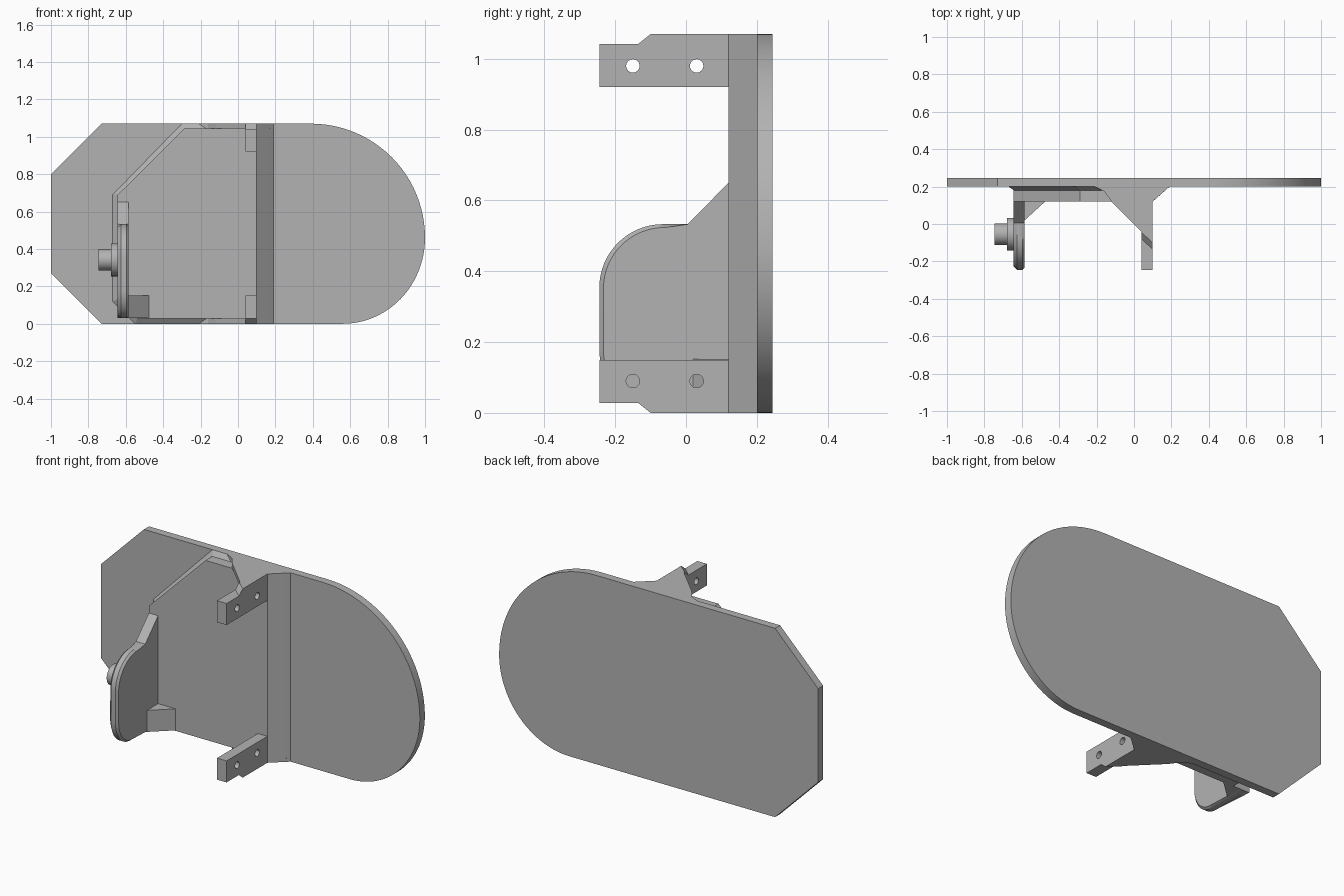
import bpy, bmesh, math
from mathutils import Vector

cube = bpy.data.objects.get("Cube")
if cube:
    bpy.data.objects.remove(cube, do_unlink=True)

H = 1.07  # overall height

grey = bpy.data.materials.new("plain_grey")
grey.use_nodes = True
colour = (0.45, 0.45, 0.45, 1)
grey.diffuse_color = colour
grey.node_tree.nodes["Principled BSDF"].inputs["Base Color"].default_value = colour


def loft(name, loops, smooth=False):
    """Solid skinned through matching loops of points, capped at both ends."""
    bm = bmesh.new()
    rings = [[bm.verts.new(p) for p in loop] for loop in loops]
    n = len(rings[0])
    for a, b in zip(rings, rings[1:]):
        for i in range(n):
            j = (i + 1) % n
            bm.faces.new((a[i], a[j], b[j], b[i]))
    bm.faces.new(rings[0][::-1])
    bm.faces.new(rings[-1])
    bmesh.ops.recalc_face_normals(bm, faces=bm.faces)
    mesh = bpy.data.meshes.new(name)
    bm.to_mesh(mesh)
    bm.free()
    obj = bpy.data.objects.new(name, mesh)
    bpy.context.collection.objects.link(obj)
    mesh.materials.append(grey)
    if smooth:
        bpy.ops.object.select_all(action='DESELECT')
        obj.select_set(True)
        bpy.context.view_layer.objects.active = obj
        bpy.ops.object.shade_smooth_by_angle(angle=math.radians(25))
    return obj


def along_y(points, y):
    return [(x, y, z) for x, z in points]


def along_x(points, x):
    return [(x, y, z) for y, z in points]


def along_z(points, z):
    return [(x, y, z) for x, y in points]


def arc(cx, cy, rx, ry, start, end, steps=24):
    angles = [math.radians(start + (end - start) * i / steps) for i in range(steps + 1)]
    return [(cx + rx * math.cos(a), cy + ry * math.sin(a)) for a in angles]


def rod(name, cy, cz, r, x0, x1):
    ring = arc(cy, cz, r, r, 0, 360, 32)[:-1]
    return loft(name, [along_x(ring, x0), along_x(ring, x1)], True)


# Large back plate: clipped corners on one end, rounded on the other
plate = [(-1, 0.8), (-1, 0.27), (-0.73, 0)]
plate += arc(0.56, 0.46, 0.44, 0.46, -90, 0)
plate += arc(0.39, 0.46, 0.61, H - 0.46, 0, 90)[1:]
plate += [(-0.73, H)]
loft("back_plate", [along_y(plate, 0.2), along_y(plate, 0.245)], True)


# Raised pad with a chamfered rim and one sloping side
def pad_loop(inset, right):
    k = inset * 0.45
    return [(-0.67 + inset, 0.12 + k), (-0.67 + inset, 0.69), (-0.30 + k, H - inset),
            (right, H - inset), (right, inset), (-0.55 + k, inset)]


loft("raised_pad", [along_y(pad_loop(0, 0.19), 0.2),
                    along_y(pad_loop(0.027, 0.168), 0.18),
                    along_y(pad_loop(0.027, 0.1), 0.12)])

# Arms and thin corner webs, mirrored top and bottom
web = [(-0.21, 0.2), (-0.16, 0.175), (-0.12, 0.12), (0.04, -0.04),
       (0.04, 0.12), (0.1, 0.12), (0.19, 0.2)]
for side in ("lower", "upper"):
    def flip(z):
        return z if side == "lower" else H - z

    loft(side + "_web", [along_z(web, flip(0)), along_z(web, flip(0.027))])

    def arm_loop(x, skew):
        pts = [(-0.245, 0.15), (-0.245, 0.028), (-0.135 + skew, 0.028),
               (-0.1 + skew, 0), (0.12, 0), (0.12, 0.15)]
        return along_x([(y, flip(z)) for y, z in pts], x)

    arm = loft(side + "_arm", [arm_loop(0.04, 0.055), arm_loop(0.1, 0)])
    for i, y in enumerate((-0.15, 0.03)):
        cutter = rod(f"{side}_hole_cutter_{i}", y, flip(0.09), 0.019, 0, 0.14)
        cutter.hide_render = True
        cutter.hide_set(True)
        cut = arm.modifiers.new("hole", 'BOOLEAN')
        cut.operation = 'DIFFERENCE'
        cut.solver = 'EXACT'
        cut.object = cutter
    # Bake the holes and drop the cutters
    bpy.context.view_layer.update()
    baked = bpy.data.meshes.new_from_object(arm.evaluated_get(bpy.context.evaluated_depsgraph_get()))
    arm.modifiers.clear()
    arm.data = baked
    for i in range(2):
        bpy.data.objects.remove(bpy.data.objects[f"{side}_hole_cutter_{i}"], do_unlink=True)

# Upright side flange with rounded outer corners
flange = [(0.12, 0.03), (0.12, 0.65), (0.005, 0.533)]
flange += arc(-0.065, 0.353, 0.18, 0.18, 90, 180, 16)
flange += arc(-0.115, 0.18, 0.13, 0.15, 180, 270, 16)


def shrink(points, d):
    """Pull the free rim inwards for a light chamfer."""
    c = Vector((0.12, 0.3))
    out = []
    for p in points:
        v = Vector(p)
        out.append(tuple(v - (v - c).normalized() * d) if p[0] < 0 else p)
    return out


loft("side_flange", [along_x(shrink(flange, 0.02), -0.643),
                     along_x(flange, -0.625), along_x(flange, -0.597),
                     along_x(shrink(flange, 0.012), -0.585)], True)

# Wedge bracing the flange against the pad
wedge = [(-0.59, 0.12), (-0.59, 0.015), (-0.475, 0.12)]
loft("flange_wedge", [along_z(wedge, 0.03), along_z(wedge, 0.152)])

# Stepped knob on the outside of the flange
rod("knob_collar", -0.055, 0.342, 0.088, -0.68, -0.64)
rod("knob_shaft", -0.055, 0.342, 0.057, -0.745, -0.68)
